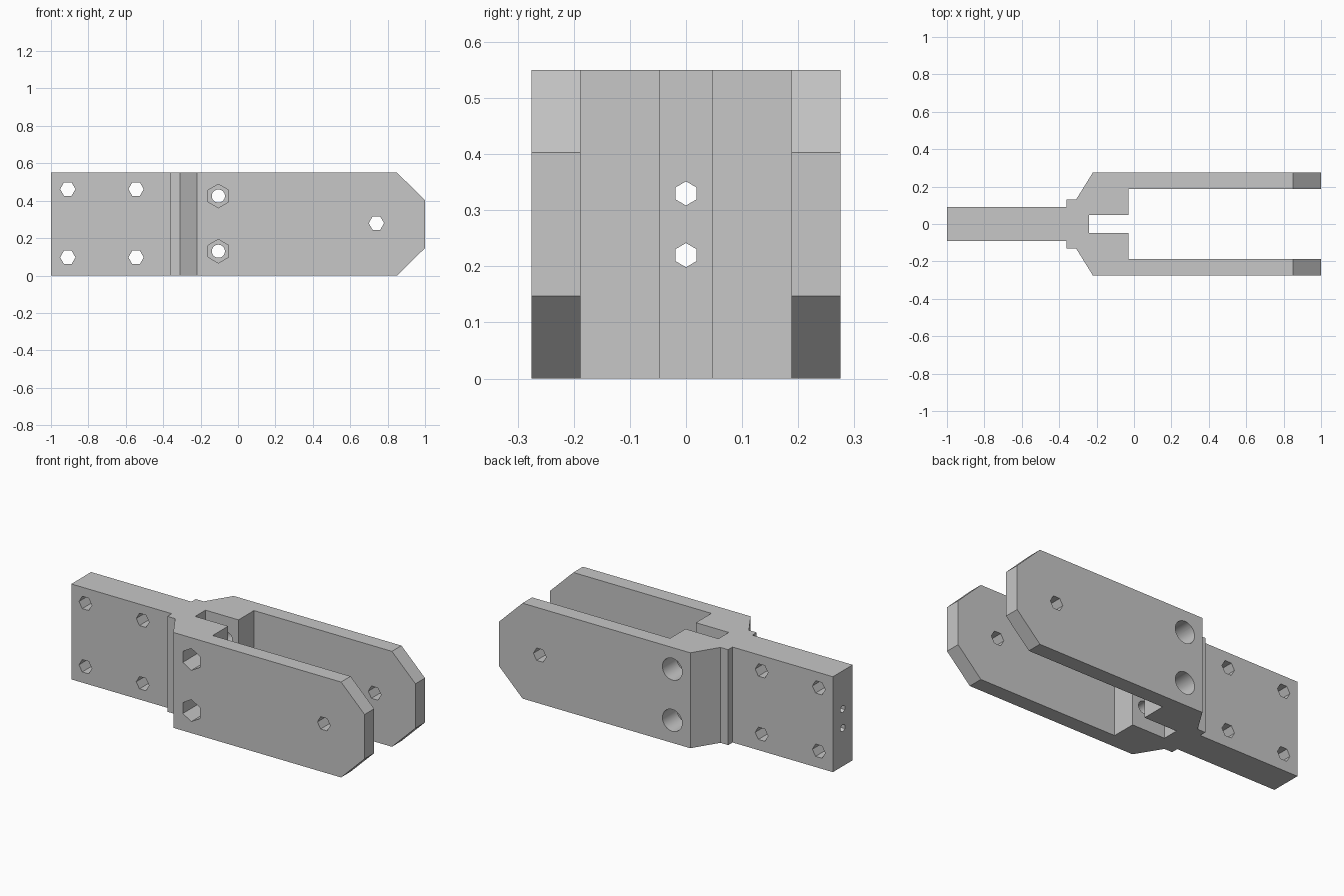
import bpy
import bmesh
from math import pi, radians
from mathutils import Matrix, Vector

cube = bpy.data.objects.get("Cube")
if cube:
    bpy.data.objects.remove(cube, do_unlink=True)

HEIGHT = 0.55

grey = bpy.data.materials.new("plain_grey")
grey.use_nodes = True
grey.diffuse_color = (0.57, 0.57, 0.57, 1)
grey.node_tree.nodes["Principled BSDF"].inputs["Base Color"].default_value = grey.diffuse_color


def finish(name, bm):
    bmesh.ops.recalc_face_normals(bm, faces=bm.faces)
    mesh = bpy.data.meshes.new(name)
    bm.to_mesh(mesh)
    bm.free()
    mesh.materials.append(grey)
    obj = bpy.data.objects.new(name, mesh)
    bpy.context.collection.objects.link(obj)
    return obj


def prism(name, points, sweep):
    """Extrude a closed outline along a vector."""
    bm = bmesh.new()
    face = bm.faces.new([bm.verts.new(p) for p in points])
    result = bmesh.ops.extrude_face_region(bm, geom=[face], use_keep_orig=True)
    verts = [v for v in result["geom"] if isinstance(v, bmesh.types.BMVert)]
    bmesh.ops.translate(bm, verts=verts, vec=Vector(sweep))
    return finish(name, bm)


def drill(axis, centre, radius, length, sides=6, spin=0.0):
    """Make a cylinder cutter along x or y."""
    turn = Matrix.Rotation(pi / 2, 4, "Y" if axis == "x" else "X")
    bm = bmesh.new()
    bmesh.ops.create_cone(
        bm, cap_ends=True, segments=sides, radius1=radius, radius2=radius, depth=length,
        matrix=Matrix.Translation(centre) @ turn @ Matrix.Rotation(spin, 4, "Z"))
    return finish("cutter", bm)


def apply_boolean(target, cutter, operation="DIFFERENCE"):
    cutter.hide_render = True
    mod = target.modifiers.new("cut", "BOOLEAN")
    mod.operation = operation
    mod.solver = "EXACT"
    mod.object = cutter
    bpy.context.view_layer.objects.active = target
    bpy.ops.object.modifier_apply(modifier=mod.name)
    bpy.data.objects.remove(cutter, do_unlink=True)


# Fork body: half plan outline, mirrored across y
half = [(-1, 0.09), (-0.36, 0.09), (-0.36, 0.13), (-0.31, 0.13), (-0.22, 0.275),
        (1, 0.275), (1, 0.188), (-0.03, 0.188), (-0.03, 0.047), (-0.24, 0.047)]
plan = half + [(x, -y) for x, y in reversed(half)]
body = prism("fork_bracket", [(x, y, 0) for x, y in plan], (0, 0, HEIGHT))

# Chamfered arm tips
lower = [(-1.2, -0.196), (0.65, -0.196), (1.1, 0.245)]
side = lower + [(x, HEIGHT - z) for x, z in reversed(lower)]
apply_boolean(body, prism("tip_outline", [(x, -0.5, z) for x, z in side], (0, 1, 0)), "INTERSECT")

# Hexagonal mounting holes through the tail and the arm tips
mounts = [(x, z) for x in (-0.91, -0.545) for z in (0.097, 0.462)] + [(0.74, 0.28)]
for x, z in mounts:
    apply_boolean(body, drill("y", (x, 0, z), 0.041, 1, spin=pi / 2))

# Lengthwise holes through the tail
for z in (0.22, 0.33):
    apply_boolean(body, drill("x", (-0.7, 0, z), 0.0215, 1.2, spin=pi / 2))

# Clamp bolts: round bore, hexagonal nut pocket in front, round head recess behind
for z in (0.13, 0.425):
    apply_boolean(body, drill("y", (-0.105, 0, z), 0.035, 1, sides=32))
    apply_boolean(body, drill("y", (-0.105, -0.345, z), 0.063, 0.4))
    apply_boolean(body, drill("y", (-0.105, 0.345, z), 0.063, 0.4, sides=32))

# Make sure the nut and head recesses read as crisp while the bores stay smooth
bpy.ops.object.select_all(action="DESELECT")
body.select_set(True)
bpy.context.view_layer.objects.active = body
bpy.ops.object.shade_smooth_by_angle(angle=radians(30))
